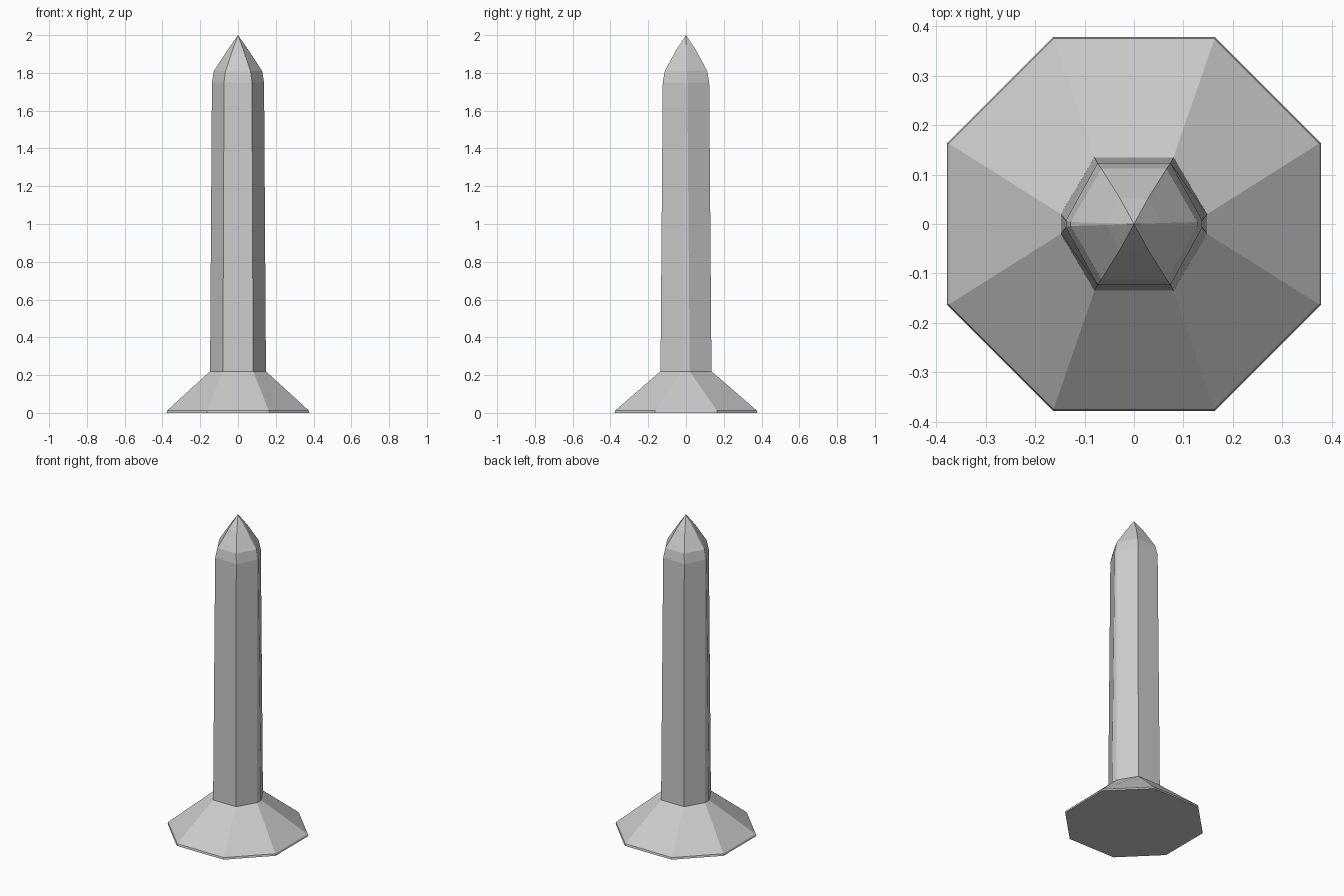
import bpy, bmesh

if "Cube" in bpy.data.objects:
    bpy.data.objects.remove(bpy.data.objects["Cube"])


def ring_points(z, x, half_flat, corner_x, corner_y):
    """Eight-sided outline, symmetric in x and y."""
    quarter = [(x, half_flat), (corner_x, corner_y)]
    pts = quarter + [(-a, b) for a, b in reversed(quarter)]
    pts += [(-a, -b) for a, b in pts]
    return [(a, b, z) for a, b in pts]


def loft(name, rings, tip=None, floor=False):
    bm = bmesh.new()
    loops = [[bm.verts.new(p) for p in ring_points(*r)] for r in rings]
    n = len(loops[0])
    for low, high in zip(loops, loops[1:]):
        for i in range(n):
            j = (i + 1) % n
            bm.faces.new((low[i], low[j], high[j], high[i]))
    if floor:
        bm.faces.new(loops[0][::-1])
    if tip is not None:
        apex = bm.verts.new((0, 0, tip))
        top = loops[-1]
        for i in range(n):
            bm.faces.new((top[i], top[(i + 1) % n], apex))
    mesh = bpy.data.meshes.new(name)
    bm.to_mesh(mesh)
    bm.free()
    obj = bpy.data.objects.new(name, mesh)
    bpy.context.collection.objects.link(obj)
    return obj


# Flared octagonal foot; its top outline is shared with the shaft
joint = (0.22, 0.148, 0.02, 0.08, 0.135)
loft("base", [(0.0, 0.378, 0.164, 0.164, 0.378),
              (0.012, 0.375, 0.163, 0.163, 0.375),
              joint], floor=True)

# Tapering, nearly hexagonal shaft with a pointed crown
loft("shaft", [joint,
               (1.75, 0.138, 0.007, 0.074, 0.123),
               (1.81, 0.128, 0.004, 0.066, 0.112),
               (1.92, 0.056, 0.002, 0.029, 0.053)], tip=2.0)
